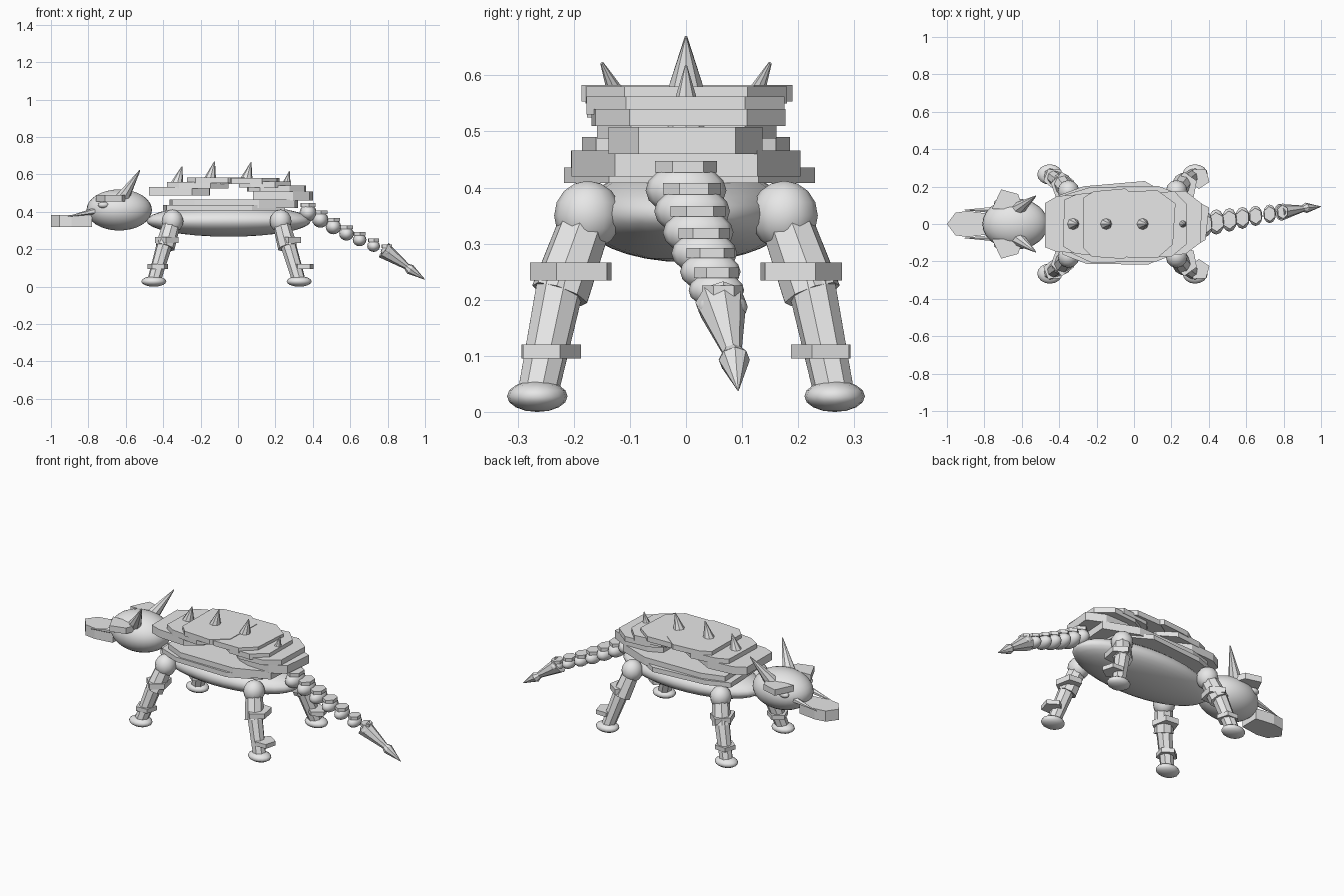
import bpy, bmesh, random
from math import cos, sin, tau
from mathutils import Vector

random.seed(4)
if "Cube" in bpy.data.objects:
    bpy.data.objects.remove(bpy.data.objects["Cube"])

grey = bpy.data.materials.new("stone_grey")
grey.use_nodes = True
colour = (0.8, 0.8, 0.8, 1)
grey.diffuse_color = colour
grey.node_tree.nodes["Principled BSDF"].inputs["Base Color"].default_value = colour


def finish(name, bm, smooth=False):
    bmesh.ops.recalc_face_normals(bm, faces=bm.faces)
    for f in bm.faces:
        f.smooth = smooth
    mesh = bpy.data.meshes.new(name)
    bm.to_mesh(mesh)
    bm.free()
    mesh.materials.append(grey)
    obj = bpy.data.objects.new(name, mesh)
    bpy.context.collection.objects.link(obj)
    return obj


def ball(name, centre, radii, seg=12, rings=8):
    bm = bmesh.new()
    bmesh.ops.create_uvsphere(bm, u_segments=seg, v_segments=rings, radius=1)
    for v in bm.verts:
        v.co = Vector(centre) + v.co * Vector(radii)
    return finish(name, bm, True)


def rod(name, start, end, r0, r1, sides=8):
    # tapered prism between two points; a zero end radius gives a spike
    a, b = Vector(start), Vector(end)
    bm = bmesh.new()
    bmesh.ops.create_cone(bm, cap_ends=True, segments=sides, radius1=r0,
                          radius2=max(r1, 0.001), depth=(b - a).length)
    turn = (b - a).to_track_quat('Z', 'Y')
    for v in bm.verts:
        v.co = turn @ v.co + (a + b) / 2
    return finish(name, bm)


def slab(name, outline, z0, z1):
    # flat plate with vertical edges
    bm = bmesh.new()
    base = bm.faces.new([bm.verts.new((x, y, z0)) for x, y in outline])
    up = bmesh.ops.extrude_face_region(bm, geom=[base])["geom"]
    for v in up:
        if isinstance(v, bmesh.types.BMVert):
            v.co.z = z1
    # the extruded base stays as the underside
    if not base.is_valid or len(bm.faces) < len(outline) + 2:
        bm.faces.new([v for v in bm.verts if v.co.z == z0])
    return finish(name, bm)


def chipped(x0, x1, half):
    # rough hexagonal outline with uneven corners
    w = x1 - x0
    shape = ((0, .72), (.2, .95), (.72, 1), (1, .62))
    pts = [(x0 + w * t, half * s) for t, s in shape]
    pts += [(x0 + w * t, -half * s) for t, s in reversed(shape)]
    return [(x + random.uniform(-.012, .012), y * random.uniform(.93, 1.05)) for x, y in pts]


def patch(x, y, rx, ry, turn=0.3, n=5):
    return [(x + rx * cos(turn + tau * i / n), y + ry * sin(turn + tau * i / n)) for i in range(n)]


# Body and head
ball("body", (-.05, 0, .352), (.44, .19, .085), 32, 16)
ball("head", (-.635, 0, .41), (.175, .137, .11), 32, 16)

# Beak
slab("beak", [(-1, 0), (-.955, .06), (-.89, .07), (-.78, .055),
              (-.78, -.055), (-.89, -.07), (-.955, -.06)], .32, .383)

for side, s in (("far", 1), ("near", -1)):
    # Face details
    rod(side + "_whisker", (-.76, s * .075, .405), (-.91, s * .075, .375), .018, 0, 6)
    ball(side + "_eye", (-.72, s * .112, .437), (.03, .02, .017))
    rod(side + "_horn", (-.63, s * .072, .455), (-.525, s * .15, .622), .042, .003)
    slab(side + "_brow_plate", [(-.76, s * .08), (-.71, s * .185), (-.62, s * .16),
                                (-.59, s * .08)], .455, .49)

# Back armour, overlapping from neck to tail
layers = [
    (-.47, -.16, .165, .487, .533), (-.38, -.06, .175, .525, .56),
    (-.28, .03, .19, .553, .583), (-.09, .21, .185, .55, .58),
    (.0, .29, .175, .53, .562), (.06, .36, .17, .51, .54),
    (.09, .39, .145, .46, .508), (-.36, .31, .208, .42, .466),
    (-.39, .24, .222, .408, .436)]
for i, (x0, x1, half, z0, z1) in enumerate(layers):
    slab(f"armour_plate_{i + 1}", chipped(x0, x1, half), z0, z1)

# Row of back spikes
for i, (x, z, top) in enumerate([(-.325, .55, .642), (-.15, .57, .67),
                                 (.045, .57, .666), (.25, .51, .617)]):
    rod(f"back_spike_{i + 1}", (x, 0, z), (x + .025, 0, top), .034, .002)

# Legs with plated knees and ankles
for end, hip_x, knee_x, foot_x in (("fore", -.35, -.39, -.45), ("hind", .228, .265, .327)):
    for side, s in (("far", 1), ("near", -1)):
        name = f"{side}_{end}_"
        hip, knee = (hip_x, s * .175, .35), (knee_x, s * .225, .21)
        foot = (foot_x, s * .265, .028)
        ball(name + "hip", hip, (.058, .06, .062))
        rod(name + "upper_leg", hip, knee, .046, .052)
        rod(name + "lower_leg", (knee_x, s * .222, .235), foot, .043, .036)
        ball(name + "foot", foot, (.067, .054, .028), 16, 8)
        slab(name + "knee_plate", patch(knee_x + .01, s * .2, .066, .078, s * .4), .234, .266)
        slab(name + "ankle_plate", patch(foot_x + .022, s * .245, .058, .058, s * .9), .095, .12)

# Tail of shrinking beads, each with a small plate
beads = [(.375, .395), (.44, .358), (.51, .32), (.58, .283), (.65, .25), (.725, .217), (.795, .187)]
for i, (x, z) in enumerate(beads):
    t = i / (len(beads) - 1)
    y = .065 * t
    ball(f"tail_bead_{i + 1}", (x, y, z),
         (.046 - .014 * t, .072 - .027 * t, .046 - .018 * t))
    slab(f"tail_plate_{i + 1}", patch(x, y, .045 - .015 * t, .055 - .018 * t, .6, 6),
         z + .032 - .012 * t, z + .052 - .014 * t)

# Pointed tail end
rod("tail_tip", (.78, .062, .195), (.935, .087, .085), .046, .01)
rod("tail_barb_base", (.89, .081, .115), (.92, .086, .093), .012, .028)
rod("tail_barb", (.92, .086, .093), (1, .093, .038), .028, 0)
